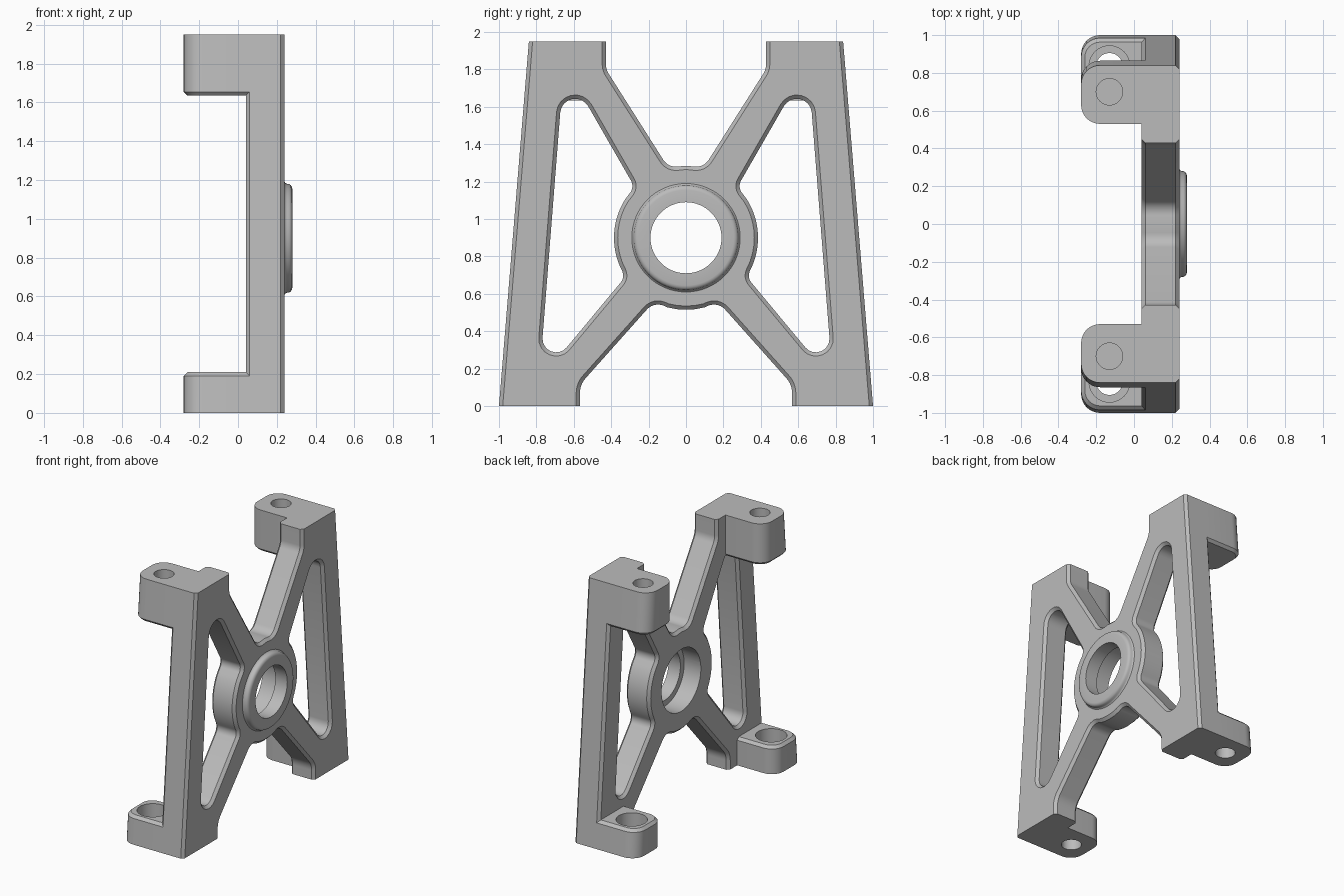
import bpy, bmesh, math
from mathutils import Vector

cube = bpy.data.objects.get("Cube")
if cube:
    bpy.data.objects.remove(cube, do_unlink=True)

# One grey metal for everything
metal = bpy.data.materials.new("light_grey_metal")
metal.use_nodes = True
GREY = (0.5, 0.5, 0.5, 1)
metal.diffuse_color = GREY
metal.node_tree.nodes["Principled BSDF"].inputs["Base Color"].default_value = GREY

HEIGHT, HUB_Z, HUB_R, CHAMFER = 1.95, 0.90, 0.385, 0.02
BACK, FACE = 0.04, 0.24          # plate thickness along x


def fillet(points, steps=8):
    """Round each (a, b, radius) corner of a closed polygon."""
    out = []
    for i, (a, b, r) in enumerate(points):
        p = Vector((a, b))
        if r <= 0:
            out.append(p)
            continue
        d1 = (Vector(points[i - 1][:2]) - p).normalized()
        d2 = (Vector(points[(i + 1) % len(points)][:2]) - p).normalized()
        half = d1.angle(d2) / 2
        centre = p + (d1 + d2).normalized() * r / math.sin(half)
        start = p + d1 * r / math.tan(half) - centre
        end = p + d2 * r / math.tan(half) - centre
        sweep = start.angle_signed(end)
        for k in range(steps + 1):
            t = -sweep * k / steps
            out.append(centre + Vector((start.x * math.cos(t) - start.y * math.sin(t),
                                        start.x * math.sin(t) + start.y * math.cos(t))))
    return out


def inset(loop, d):
    """Move a loop to its left by d, with mitred corners."""
    out = []
    for i, p in enumerate(loop):
        d1 = (p - loop[i - 1]).normalized()
        d2 = (loop[(i + 1) % len(loop)] - p).normalized()
        n = Vector((-d1.y - d2.y, d1.x + d2.x))
        out.append(p + n * d / (1 + d1.dot(d2)))
    return out


def loft(bm, rings):
    """Bridge rings of 3D points with quads; return the vertex rings."""
    vs = [[bm.verts.new(p) for p in ring] for ring in rings]
    n = len(vs[0])
    for lo, hi in zip(vs, vs[1:]):
        for i in range(n):
            j = (i + 1) % n
            bm.faces.new((lo[i], lo[j], hi[j], hi[i]))
    return vs


def finish(bm, name):
    bmesh.ops.recalc_face_normals(bm, faces=bm.faces)
    mesh = bpy.data.meshes.new(name)
    bm.to_mesh(mesh)
    bm.free()
    mesh.materials.append(metal)
    ob = bpy.data.objects.new(name, mesh)
    bpy.context.collection.objects.link(ob)
    return ob


def select(ob):
    bpy.ops.object.select_all(action='DESELECT')
    ob.select_set(True)
    bpy.context.view_layer.objects.active = ob


def bore(ob, radius, start, end):
    """Cut a round hole between two points."""
    a, b = Vector(start), Vector(end)
    bpy.ops.mesh.primitive_cylinder_add(vertices=64, radius=radius, depth=(b - a).length,
                                        location=(a + b) / 2,
                                        rotation=(b - a).to_track_quat('Z', 'Y').to_euler())
    cutter = bpy.context.object
    cutter.hide_render = True
    select(ob)
    mod = ob.modifiers.new("bore", 'BOOLEAN')
    mod.operation, mod.solver, mod.object = 'DIFFERENCE', 'EXACT', cutter
    bpy.ops.object.modifier_apply(modifier=mod.name)
    bpy.data.objects.remove(cutter, do_unlink=True)


def smooth(ob):
    select(ob)
    bpy.ops.object.shade_smooth_by_angle(angle=math.radians(30))


def leg_y(z):
    """Outer edge of the leaning leg."""
    return 1.0 - 0.082 * z


# Plate outline (y, z, radius), right half; runs past both ends for a square trim
half = [(0, .515, 0), (.05, .518, 0), (.1, .528, 0), (.17, .56, .08), (.567, .115, .12),
        (.567, -.1, 0), (leg_y(-.1), -.1, 0), (leg_y(2.05), 2.05, 0), (.428, 2.05, 0),
        (.428, 1.80, .1), (.095, 1.275, .08), (0, 1.285, 0)]
outline = fillet(half + [(-y, z, r) for y, z, r in half[-2:0:-1]])

# Tall window between leg and hub
hub_arc = [(HUB_R * math.cos(math.radians(a)), HUB_Z + HUB_R * math.sin(math.radians(a)), 0)
           for a in range(-24, 35, 4)]
window = fillet([(.652, 1.827, .08), (.785, .137, .073), (.325, .69, .06)]
                + hub_arc + [(.275, 1.172, .06)])
mirrored = [Vector((-p.x, p.y)) for p in reversed(window)]

# Chamfered plate
bm = bmesh.new()
caps = ([], [])
for loop in (outline, window, mirrored):
    small = inset(loop, CHAMFER)
    levels = [(BACK, small), (BACK + CHAMFER, loop), (FACE - CHAMFER, loop), (FACE, small)]
    vs = loft(bm, [[(x, p.x, p.y) for p in ring] for x, ring in levels])
    for cap, ring in zip(caps, (vs[0], vs[-1])):
        cap += [bm.edges.get((ring[i - 1], ring[i])) for i in range(len(ring))]
for cap, nx in zip(caps, (-1, 1)):
    bmesh.ops.triangle_fill(bm, edges=cap, use_beauty=True, normal=(nx, 0, 0))
for z, nz in ((0, -1), (HEIGHT, 1)):
    cut = bmesh.ops.bisect_plane(bm, geom=bm.verts[:] + bm.edges[:] + bm.faces[:],
                                 plane_co=(0, 0, z), plane_no=(0, 0, nz), clear_outer=True)
    edges = [e for e in cut["geom_cut"] if isinstance(e, bmesh.types.BMEdge)]
    bmesh.ops.holes_fill(bm, edges=edges, sides=0)
plate = finish(bm, "frame_plate")
bore(plate, 0.235, (-.2, 0, HUB_Z), (0.18, 0, HUB_Z))
bore(plate, 0.19, (0, 0, HUB_Z), (0.4, 0, HUB_Z))
smooth(plate)

# Raised bearing ring with rounded rim, revolved about x
profile = [(.19, FACE), (.19, .28), (.255, .28), (.265, .278), (.274, .272),
           (.279, .264), (.281, .252), (.284, .245), (.29, FACE)]
bm = bmesh.new()
loft(bm, [[(x, r * math.cos(t), HUB_Z + r * math.sin(t))
           for t in (math.tau * k / 64 for k in range(64))] for r, x in profile])
smooth(finish(bm, "hub_ring"))


# Mounting lugs: leaning outer side, two rounded corners, one chamfered end
def lug(name, side, y_in, levels):
    bm = bmesh.new()
    rings = []
    for z, d in levels:
        x0, r = -.28 + d, .10 - d
        loop = fillet([(.065, y_in + d, 0), (.065, leg_y(z) - d, 0),
                       (x0, leg_y(z) - d, r), (x0, y_in + d, r)])
        rings.append([(p.x, side * p.y, z) for p in loop])
    vs = loft(bm, rings)
    bm.faces.new(vs[0])
    bm.faces.new(vs[-1])
    return finish(bm, name)


for side, label in ((-1, "front"), (1, "rear")):
    top = lug("upper_lug_" + label, side, .53,
              [(1.635, CHAMFER), (1.655, 0), (HEIGHT, 0)])
    bore(top, .07, (-.13, side * .70, 1.75), (-.13, side * .70, 2.1))
    smooth(top)
    foot = lug("lower_lug_" + label, side, .67,
               [(0, 0), (.19, 0), (.21, CHAMFER)])
    bore(foot, .07, (-.13, side * .835, -.1), (-.13, side * .835, .3))
    bore(foot, .108, (-.13, side * .835, .11), (-.13, side * .835, .3))
    smooth(foot)
